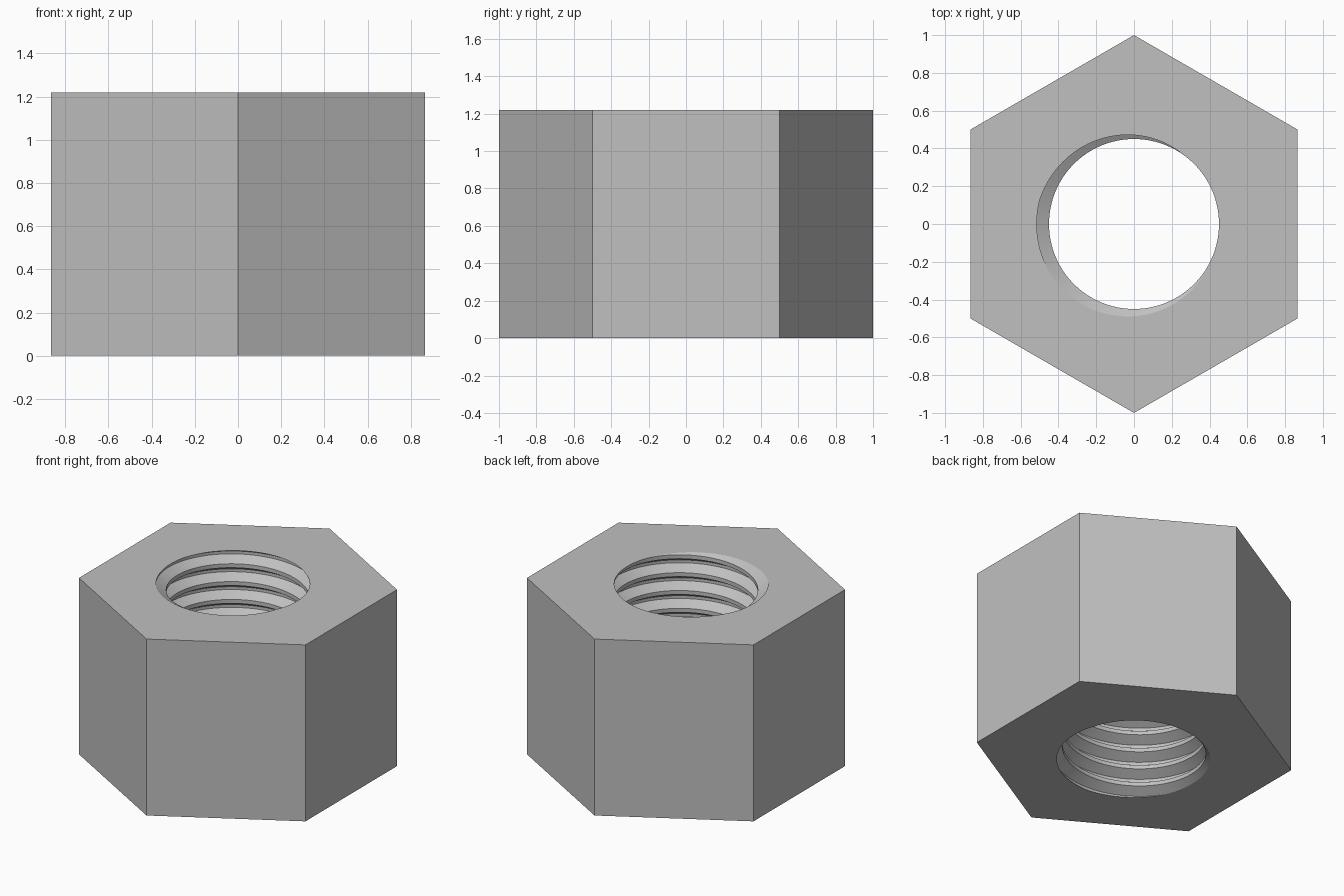
import bpy, bmesh
from math import pi, sin, cos, radians

cube = bpy.data.objects.get("Cube")
if cube:
    bpy.data.objects.remove(cube, do_unlink=True)

HEIGHT = 1.22
PITCH = 0.1234
CREST, ROOT = 0.45, 0.515        # thread radii
SEGMENTS = 96
TURNS = 13
START = radians(15)              # direction of the crest at the top face

# One pitch of the thread: (height in pitches, radius)
PROFILE = [(-0.11, CREST), (0.11, CREST), (0.42, ROOT), (0.58, ROOT)]

steel = bpy.data.materials.new("steel_grey")
steel.use_nodes = True
colour = (0.527, 0.527, 0.527, 1)
steel.diffuse_color = colour
steel.node_tree.nodes["Principled BSDF"].inputs["Base Color"].default_value = colour

bm = bmesh.new()

# Right-handed helical thread, longer than the nut at both ends
columns = []
for i in range(SEGMENTS):
    turn = i / SEGMENTS
    a = START + 2 * pi * turn
    columns.append([
        bm.verts.new((r * cos(a), r * sin(a), HEIGHT + PITCH * (k + h + turn)))
        for k in range(1 - TURNS, 3) for h, r in PROFILE])

step = len(PROFILE)
for i, col in enumerate(columns):
    # The last column joins the first one, a full pitch higher
    nxt = columns[i + 1] if i + 1 < SEGMENTS else columns[0][step:]
    for j in range(min(len(col), len(nxt)) - 1):
        bm.faces.new((col[j], nxt[j], nxt[j + 1], col[j + 1]))

# Trim the thread flush with the end faces
for z, up in ((0, -1), (HEIGHT, 1)):
    bmesh.ops.bisect_plane(
        bm, geom=bm.verts[:] + bm.edges[:] + bm.faces[:], dist=1e-6,
        plane_co=(0, 0, z), plane_no=(0, 0, up), clear_outer=True)
bmesh.ops.remove_doubles(bm, verts=bm.verts[:], dist=1e-5)

# Hexagonal end faces around the bore
rings = []
for z in (0, HEIGHT):
    bore = [e for e in bm.edges if e.is_boundary
            and all(abs(v.co.z - z) < 1e-4 for v in e.verts)]
    ring = [bm.verts.new((cos(a), sin(a), z))
            for a in (radians(30 + 60 * k) for k in range(6))]
    rim = [bm.edges.new((ring[k - 1], ring[k])) for k in range(6)]
    bmesh.ops.triangle_fill(bm, edges=bore + rim, use_beauty=True, normal=(0, 0, 1))
    rings.append(ring)

# Six flat sides
low, high = rings
for k in range(6):
    bm.faces.new((low[k - 1], low[k], high[k], high[k - 1]))

bmesh.ops.recalc_face_normals(bm, faces=bm.faces[:])
mesh = bpy.data.meshes.new("hex_nut")
bm.to_mesh(mesh)
bm.free()
mesh.materials.append(steel)

nut = bpy.data.objects.new("hex_nut", mesh)
bpy.context.collection.objects.link(nut)
bpy.context.view_layer.objects.active = nut
nut.select_set(True)
bpy.ops.object.shade_smooth_by_angle(angle=radians(20))
